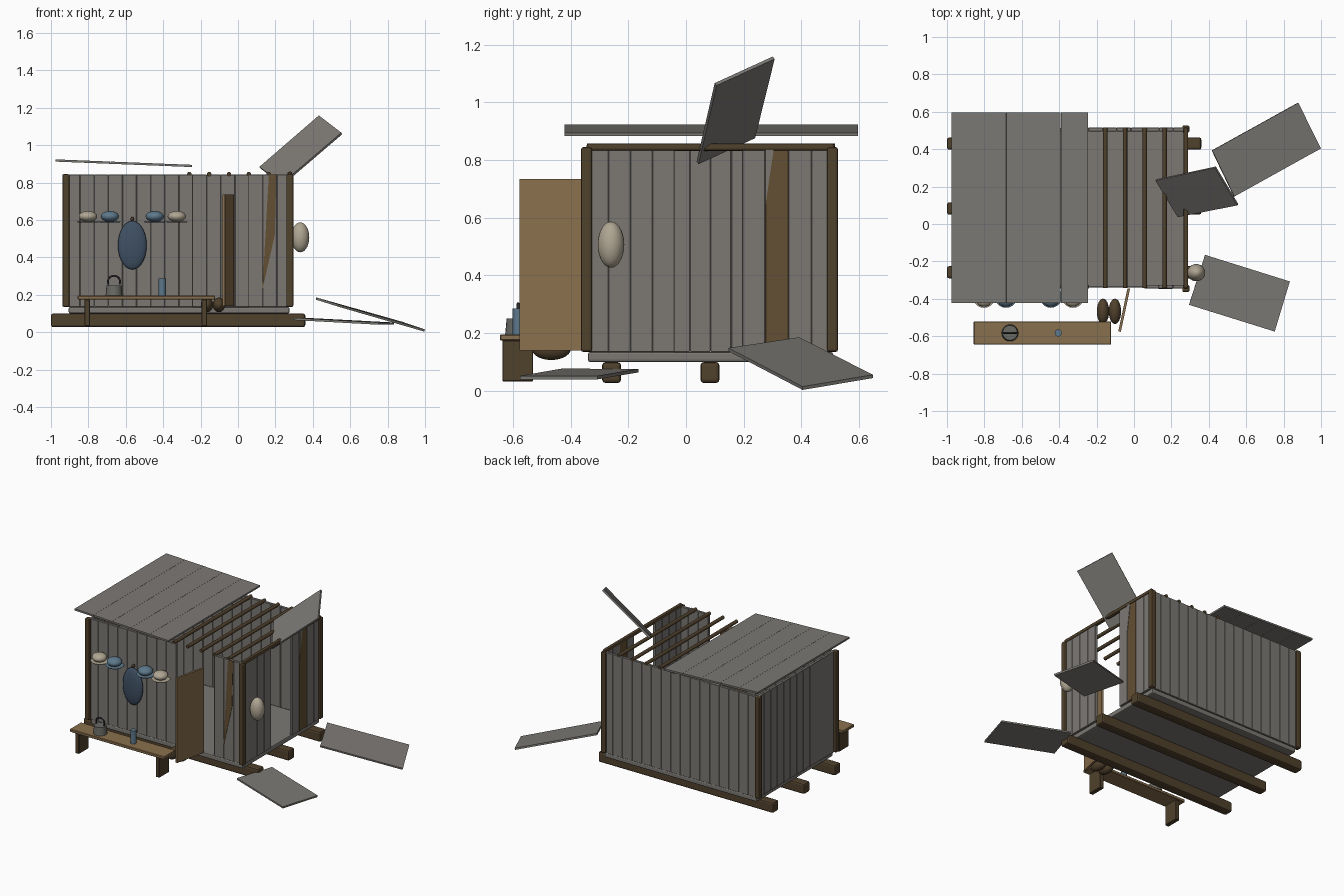
import bpy, bmesh, math
from mathutils import Vector, Matrix

if "Cube" in bpy.data.objects:
    bpy.data.objects.remove(bpy.data.objects["Cube"], do_unlink=True)


def material(name, r, g, b):
    m = bpy.data.materials.new(name)
    m.use_nodes = True
    m.diffuse_color = (r, g, b, 1)
    m.node_tree.nodes["Principled BSDF"].inputs["Base Color"].default_value = (r, g, b, 1)
    return m


GREY = material("weathered grey wood", .20, .19, .175)
DARK = material("dark brown timber", .08, .052, .025)
BROWN = material("brown plank wood", .13, .08, .033)
TAN = material("tan wood", .25, .16, .075)
CREAM = material("cream pottery", .43, .38, .29)
BLUE = material("blue pottery", .11, .19, .26)
NAVY = material("dark blue enamel", .05, .08, .125)
METAL = material("grey metal", .14, .14, .13)
IRON = material("black iron", .03, .03, .035)


def make(name, bm, mat, smooth=False):
    mesh = bpy.data.meshes.new(name)
    bmesh.ops.recalc_face_normals(bm, faces=bm.faces)
    for f in bm.faces:
        f.smooth = smooth
    bm.to_mesh(mesh)
    bm.free()
    mesh.materials.append(mat)
    ob = bpy.data.objects.new(name, mesh)
    bpy.context.collection.objects.link(ob)
    return ob


def box(name, x, y, z, mat, bevel=0.0, segments=1):
    """Box from (min, max) pairs, with optional rounded edges."""
    bm = bmesh.new()
    size = Vector((x[1] - x[0], y[1] - y[0], z[1] - z[0]))
    centre = Vector((x[0] + x[1], y[0] + y[1], z[0] + z[1])) / 2
    bmesh.ops.create_cube(bm, size=1, matrix=Matrix.Translation(centre) @ Matrix.Diagonal(size).to_4x4())
    if bevel:
        bmesh.ops.bevel(bm, geom=bm.edges[:], offset=bevel, segments=segments,
                        profile=.5, affect='EDGES')
    return make(name, bm, mat)


def slab(name, corners, thick, mat):
    """Flat plate through the corners, thickened to both sides."""
    pts = [Vector(c) for c in corners]
    n = (pts[1] - pts[0]).cross(pts[2] - pts[0]).normalized() * thick / 2
    bm = bmesh.new()
    top = [bm.verts.new(p + n) for p in pts]
    low = [bm.verts.new(p - n) for p in pts]
    bm.faces.new(top)
    bm.faces.new(low[::-1])
    for i in range(len(pts)):
        j = (i + 1) % len(pts)
        bm.faces.new((top[j], top[i], low[i], low[j]))
    return make(name, bm, mat)


def ball(name, centre, radii, mat):
    bm = bmesh.new()
    bmesh.ops.create_uvsphere(bm, u_segments=24, v_segments=14, radius=1,
                              matrix=Matrix.Translation(centre) @ Matrix.Diagonal(radii).to_4x4())
    return make(name, bm, mat, True)


def cone(name, centre, r1, r2, depth, mat, axis='Z', sides=20):
    turn = Matrix.Rotation(math.pi / 2, 4, 'X') if axis == 'Y' else Matrix()
    bm = bmesh.new()
    bmesh.ops.create_cone(bm, cap_ends=True, segments=sides, radius1=r1, radius2=r2,
                          depth=depth, matrix=Matrix.Translation(centre) @ turn)
    ob = make(name, bm, mat, True)
    for p in ob.data.polygons:
        p.use_smooth = len(p.vertices) == 4
    return ob


X0, X1, Y0, Y1 = -.92, .285, -.345, .515
FLOOR, TOP, T = .135, .843, .02


def plank_wall(name, along, span, out, count, brown=()):
    """Row of upright planks; out is the (min, max) range across the wall."""
    w = (span[1] - span[0]) / count
    for i in range(count):
        run = (span[0] + i * w, span[0] + (i + 1) * w)
        x, y = (run, out) if along == 'x' else (out, run)
        box(f"{name}_plank_{i + 1}", x, y, (FLOOR, TOP), BROWN if i in brown else GREY, .002)


# Skids and floor
for i, y in enumerate((-.258, .083, .43)):
    box(f"skid_{i + 1}", (-1, .36), (y - .033, y + .033), (.027, .1), DARK, .012, 2)
box("floor", (-.905, .275), (-.34, .51), (.1, FLOOR), GREY, .008, 2)

# Walls, with a doorway at the front and a gap on the left side
plank_wall("front_wall", 'x', (X0, -.24), (Y0, Y0 + T), 9)
plank_wall("front_wall_end", 'x', (.055, X1), (Y0, Y0 + T), 3)
plank_wall("back_wall", 'x', (X0, X1), (Y1 - T, Y1), 16)
plank_wall("right_wall", 'y', (Y0, Y1), (X0, X0 + T), 12)
plank_wall("left_wall_front", 'y', (Y0, -.04), (X1 - T, X1), 4)
plank_wall("left_wall_back", 'y', (.195, Y1), (X1 - T, X1), 4, brown=(1,))

# Split pieces of board over the damaged planks
yf, xf = Y0 - .001, X1 + .001
slab("front_broken_board", [(.165, yf, TOP), (.205, yf, TOP), (.197, yf, .52), (.13, yf, .225)], .004, BROWN)
slab("side_broken_board", [(xf, .275, .64), (xf, .305, TOP), (xf, .275, TOP)], .004, GREY)

# Corner posts
for x in (X0, .277):
    for y in (-.345, .508):
        box(f"corner_post_{x}_{y}", (x - .019, x + .019), (y - .019, y + .019),
            (FLOOR, .845), DARK, .008, 2)

# Roof poles and end beam
for i in range(5):
    cone(f"roof_pole_{i + 1}", (-.26 + i * .106, .087, .845), .012, .012, .86, DARK, 'Y', 12)
box("end_beam", (.264, .29), (Y0, Y1), (.832, .858), DARK, .008, 2)

# Remaining roof boards
step = .146
for i in range(5):
    a, b = -.975 + i * step, -.975 + (i + 1) * step - .001
    za, zb = [.918 - .04 * (x + .975) for x in (a, b)]
    slab(f"roof_board_{i + 1}", [(a, -.422, za), (b, -.422, zb), (b, .596, zb), (a, .596, za)], .012, GREY)

# Fallen roof boards
slab("fallen_board_back", [(.417, .393, .18), (.877, .648, .05), (.998, .404, .009), (.535, .147, .143)], .012, GREY)
slab("fallen_board_front", [(.38, -.165, .07), (.833, -.307, .046), (.752, -.575, .046), (.294, -.432, .071)], .012, GREY)
slab("hanging_board", [(.117, .236, .88), (.435, .304, 1.155), (.555, .103, 1.063), (.236, .04, .79)], .012, GREY)

# Open door
slab("door", [(-.028, -.345, .14), (-.077, -.575, .14), (-.077, -.575, .735), (-.028, -.345, .735)], .014, TAN)

# Bench
box("bench_seat", (-.857, -.122), (-.645, -.52), (.175, .195), TAN, .003)
for i, x in enumerate((-.805, -.18)):
    box(f"bench_leg_{i + 1}", (x - .015, x + .015), (-.637, -.53), (.033, .176), DARK, .003)

# Bucket with handle, and cup
cone("bucket", (-.663, -.582, .223), .045, .04, .056, METAL)
arc = bpy.data.curves.new("bucket_handle", 'CURVE')
arc.dimensions = '3D'
arc.bevel_depth = .005
arc.bevel_resolution = 2
spline = arc.splines.new('POLY')
spline.points.add(12)
for i, p in enumerate(spline.points):
    t = math.pi * (i / 12 * 1.3 - .15)
    p.co = (-.663 + .033 * math.cos(t), -.582, .27 + .032 * math.sin(t), 1)
arc.materials.append(IRON)
bpy.context.collection.objects.link(bpy.data.objects.new("bucket_handle", arc))
cone("cup", (-.405, -.582, .24), .019, .019, .092, BLUE)

# Bowls on saucers
for i, (x, mat) in enumerate(((-.802, CREAM), (-.685, BLUE), (-.445, BLUE), (-.327, CREAM))):
    cone(f"saucer_{i + 1}", (x, -.388, .59), .054, .06, .006, mat)
    ball(f"bowl_{i + 1}", (x, -.393, .619), (.049, .049, .029), mat)

# Hanging pan with hook, side lantern and boots
ball("hanging_pan", (-.565, -.36, .465), (.077, .025, .13), NAVY)
ball("pan_hook", (-.565, -.355, .605), (.009, .014, .012), DARK)
ball("side_gourd", (.333, -.26, .507), (.048, .046, .08), CREAM)
for i, x in enumerate((-.166, -.102)):
    ball(f"boot_{i + 1}", (x, -.467, .146), (.033, .068, .039), DARK)
